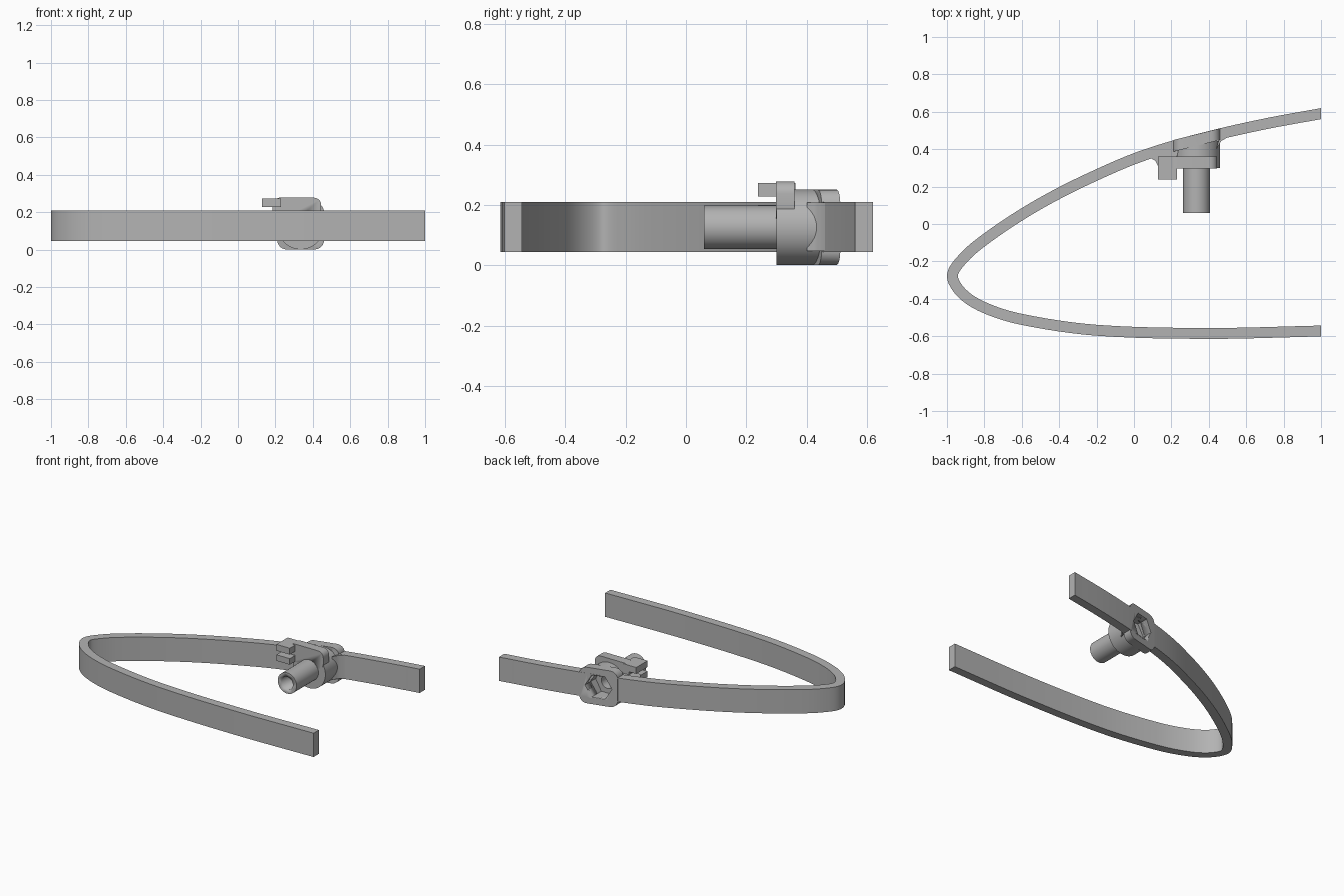
import bpy, bmesh, math
from mathutils import Vector

old = bpy.data.objects.get("Cube")
if old:
    bpy.data.objects.remove(old, do_unlink=True)

grey = bpy.data.materials.new("plain grey")
grey.use_nodes = True
grey.diffuse_color = (0.45, 0.45, 0.45, 1)
grey.node_tree.nodes["Principled BSDF"].inputs["Base Color"].default_value = (0.45, 0.45, 0.45, 1)

CX, CZ = 0.335, 0.126      # axis of the tube and bolt hole
LOW, HIGH = 0.045, 0.21    # band height


def finish(name, bm):
    bmesh.ops.recalc_face_normals(bm, faces=bm.faces)
    me = bpy.data.meshes.new(name)
    bm.to_mesh(me)
    bm.free()
    me.materials.append(grey)
    ob = bpy.data.objects.new(name, me)
    bpy.context.collection.objects.link(ob)
    bpy.ops.object.select_all(action='DESELECT')
    ob.select_set(True)
    bpy.context.view_layer.objects.active = ob
    bpy.ops.object.shade_smooth_by_angle(angle=math.radians(30))
    return ob


def prism(name, pts, axis, a, b, slope=0.0):
    """Extrude a 2D outline along y or z; slope shears y along x."""
    bm = bmesh.new()

    def place(u, v, t):
        return (u, t + slope * (u - CX), v) if axis == 'y' else (u, v, t)
    rings = [[bm.verts.new(place(u, v, t)) for u, v in pts] for t in (a, b)]
    for r in rings:
        bm.faces.new(r)
    n = len(pts)
    for i in range(n):
        j = (i + 1) % n
        bm.faces.new((rings[0][i], rings[0][j], rings[1][j], rings[1][i]))
    return finish(name, bm)


def circle(r, n):
    return [(CX + r * math.cos(2 * math.pi * i / n),
             CZ + r * math.sin(2 * math.pi * i / n)) for i in range(n)]


def rounded(x0, x1, z0, z1, r, n=6):
    pts = []
    for k, (cx, cz) in enumerate([(x1 - r, z1 - r), (x0 + r, z1 - r),
                                  (x0 + r, z0 + r), (x1 - r, z0 + r)]):
        for i in range(n + 1):
            t = math.pi / 2 * (k + i / n)
            pts.append((cx + r * math.cos(t), cz + r * math.sin(t)))
    return pts


# Curved band: smooth path through centre points, given thickness and height
path = [Vector(p) for p in [
    (1, .590), (.73, .541), (.46, .482), (.2, .414), (0, .348), (-.2, .262),
    (-.4, .165), (-.6, .051), (-.8, -.085), (-.91, -.18), (-.971, -.275),
    (-.92, -.37), (-.8, -.447), (-.6, -.510), (-.2, -.568), (.4, -.585), (1, -.572)]]
ext = [2 * path[0] - path[1]] + path + [2 * path[-1] - path[-2]]
line = []
for i in range(1, len(ext) - 2):
    p0, p1, p2, p3 = ext[i - 1:i + 3]
    d = (p2 - p1).length
    m1 = (p2 - p0) * d / (d + (p1 - p0).length)
    m2 = (p3 - p1) * d / (d + (p3 - p2).length)
    for k in range(6):
        t = k / 6
        line.append((2*t**3 - 3*t*t + 1) * p1 + (t**3 - 2*t*t + t) * m1
                    + (3*t*t - 2*t**3) * p2 + (t**3 - t*t) * m2)
line.append(path[-1])

bm = bmesh.new()
sections = []
last = len(line) - 1
for i, p in enumerate(line):
    d = (line[min(i + 1, last)] - line[max(i - 1, 0)]).normalized()
    nrm = Vector((d.y, -d.x)) * 0.029
    if i in (0, last):                       # ends cut square to x
        nrm = Vector((0, math.copysign(0.029 / abs(d.x), nrm.y)))
    q, s = p + nrm, p - nrm
    sections.append([bm.verts.new((c.x, c.y, z)) for c, z in
                     ((q, LOW), (q, HIGH), (s, HIGH), (s, LOW))])
for a, b in zip(sections, sections[1:]):
    for k in range(4):
        bm.faces.new((a[k], a[(k + 1) % 4], b[(k + 1) % 4], b[k]))
bm.faces.new(sections[0])
bm.faces.new(sections[-1])
band = finish("curved_band", bm)

# Nut housing: sloped rounded plate in the band, round body and tube
housing = prism("nut_housing_plate", rounded(.21, .46, 0.001, .251, .05), 'y', .418, .480, .25)
body = prism("round_body", circle(.125, 64), 'y', .30, .445)
tube = prism("tube", circle(.072, 48), 'y', .06, .32)

# Stop plate above the body and its two prongs
stop = prism("stop_plate", rounded(.185, .445, .155, .278, .04), 'y', .298, .36)
for name, z0, z1 in (("upper_prong", .228, .272), ("lower_prong", .158, .200)):
    prism(name, [(.128, z0), (.23, z0), (.23, z1), (.128, z1)], 'y', .238, .362)

# Fillets joining the housing to the band
prism("prong_web", [(.06, .352), (.095, .349), (.115, .338), (.128, .31), (.22, .31),
                    (.24, .41), (.12, .385)], 'z', .155, .205)
prism("body_fillet", [(.44, .40), (.455, .425), (.468, .445), (.51, .468), (.46, .475)],
      'z', LOW + .002, HIGH - .002)

# Hex nut pocket and through bore
cutters = [prism("hex_cutter", circle(.088, 6), 'y', .385, .65),
           prism("bore_cutter", circle(.044, 40), 'y', 0, .7)]
for c in cutters:
    c.hide_render = True
    c.display_type = 'WIRE'
for ob in (band, housing, body, tube, stop):
    for c in cutters:
        m = ob.modifiers.new(c.name, 'BOOLEAN')
        m.operation = 'DIFFERENCE'
        m.solver = 'EXACT'
        m.object = c
        bpy.context.view_layer.objects.active = ob
        bpy.ops.object.modifier_apply(modifier=m.name)
for c in cutters:
    bpy.data.objects.remove(c, do_unlink=True)
